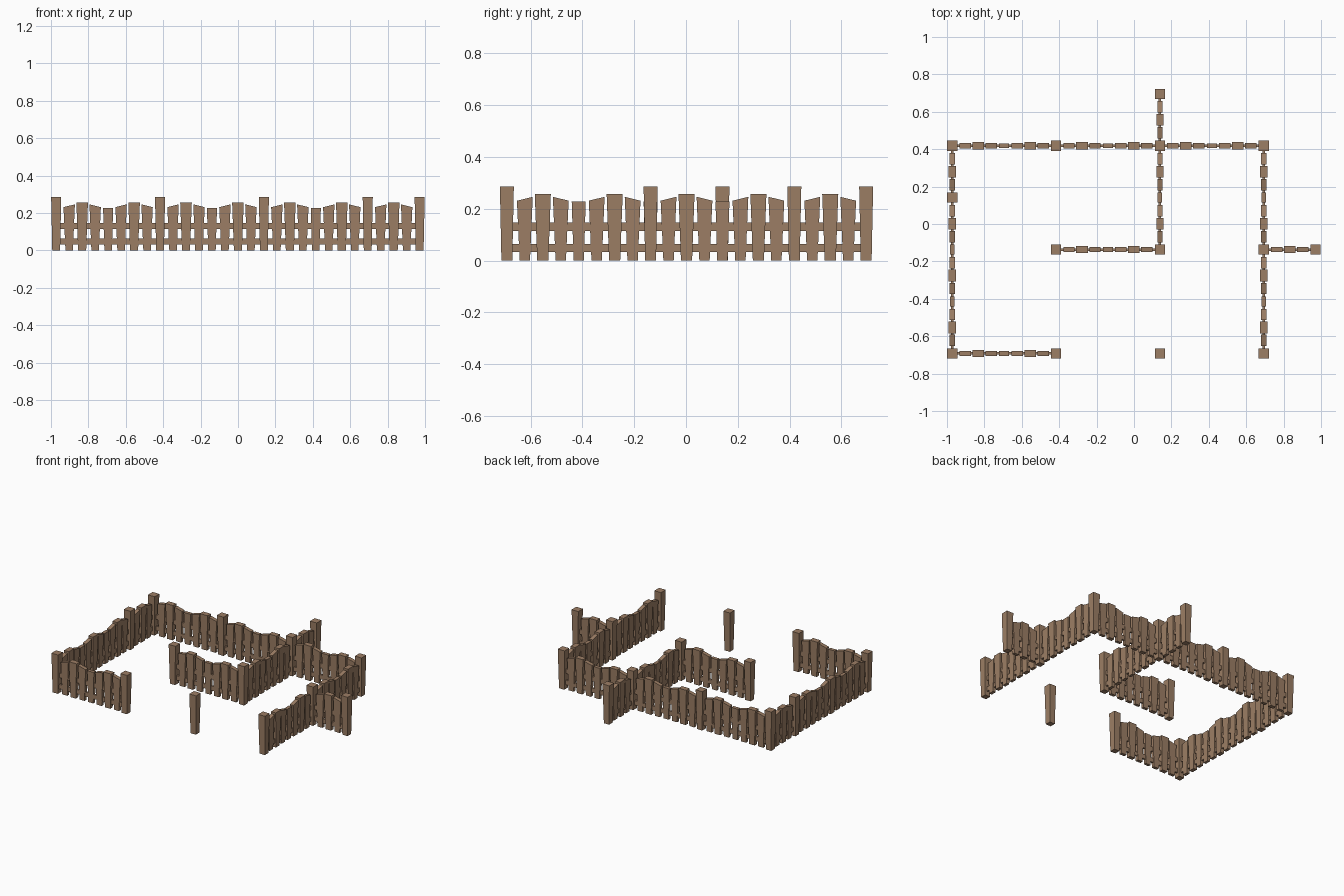
import bpy, bmesh
from mathutils import Matrix, Vector

if "Cube" in bpy.data.objects:
    bpy.data.objects.remove(bpy.data.objects["Cube"])

U = 0.0694           # spacing between neighbouring pickets
wood = bpy.data.materials.new("weathered_wood")
wood.diffuse_color = (0.335, 0.21, 0.13, 1)
wood.use_nodes = True
wood.node_tree.nodes["Principled BSDF"].inputs["Base Color"].default_value = wood.diffuse_color


def tapered(bm, M, bottom, top, z0, zl, zr):
    """Box with separate bottom/top (width, depth) and left/right top heights."""
    bw, bd = bottom[0] / 2, bottom[1] / 2
    tw, td = top[0] / 2, top[1] / 2
    co = [(-bw, -bd, z0), (bw, -bd, z0), (bw, bd, z0), (-bw, bd, z0),
          (-tw, -td, zl), (tw, -td, zr), (tw, td, zr), (-tw, td, zl)]
    v = [bm.verts.new(M @ Vector(c)) for c in co]
    for f in ((3, 2, 1, 0), (4, 5, 6, 7), (0, 1, 5, 4),
              (1, 2, 6, 5), (2, 3, 7, 6), (3, 0, 4, 7)):
        bm.faces.new([v[i] for i in f])


def finish(bm, name):
    me = bpy.data.meshes.new(name)
    bm.to_mesh(me)
    bm.free()
    me.materials.append(wood)
    bpy.context.collection.objects.link(bpy.data.objects.new(name, me))


def grid(i, j):
    """Picket-grid coordinates to model position."""
    return Vector((-0.972 + i * U, -0.692 + j * U, 0))


def post(i, j):
    bm = bmesh.new()
    tapered(bm, Matrix.Translation(grid(i, j)), (0.042, 0.042), (0.054, 0.054), 0, 0.286, 0.286)
    finish(bm, "post")


def section(i, j, n, along_y):
    """Pickets and two rails between posts n grid steps apart."""
    M = Matrix.Translation(grid(i, j))
    if along_y:
        M = M @ Matrix.Rotation(1.5707963, 4, 'Z')
    pickets = bmesh.new()
    for k in range(1, n):
        P = M @ Matrix.Translation((k * U, 0, 0))
        kind = k % 4
        if kind == 2:      # tall, thick
            tapered(pickets, P, (0.043, 0.028), (0.062, 0.038), 0, 0.257, 0.257)
        elif kind == 0:    # low, thin
            tapered(pickets, P, (0.040, 0.020), (0.054, 0.025), 0, 0.227, 0.227)
        else:              # slanted top rising towards the tall one
            a, b = (0.231, 0.246) if kind == 1 else (0.246, 0.231)
            tapered(pickets, P, (0.040, 0.022), (0.061, 0.028), 0, a, b)
    finish(pickets, "pickets")
    rails = bmesh.new()
    R = M @ Matrix.Translation((n * U / 2, 0, 0))
    for z0, z1 in ((0.032, 0.064), (0.114, 0.147)):
        tapered(rails, R, (n * U, 0.014), (n * U, 0.014), z0, z1, z1)
    finish(rails, "rails")


# posts
for p in ((0, 16), (8, 16), (16, 16), (24, 16), (16, 20), (16, 8), (8, 8), (0, 12),
          (0, 0), (8, 0), (16, 0), (24, 0), (24, 8), (28, 8)):
    post(*p)

# fence runs: start, length, direction
for s in ((0, 16, 8, False), (8, 16, 8, False), (16, 16, 8, False),   # back
          (0, 0, 12, True), (0, 12, 4, True),                         # left
          (24, 0, 8, True), (24, 8, 8, True),                         # right
          (16, 8, 8, True), (16, 16, 4, True),                        # inner and back stub
          (8, 8, 8, False), (24, 8, 4, False), (0, 0, 8, False)):     # inner, side stub, front
    section(*s)
